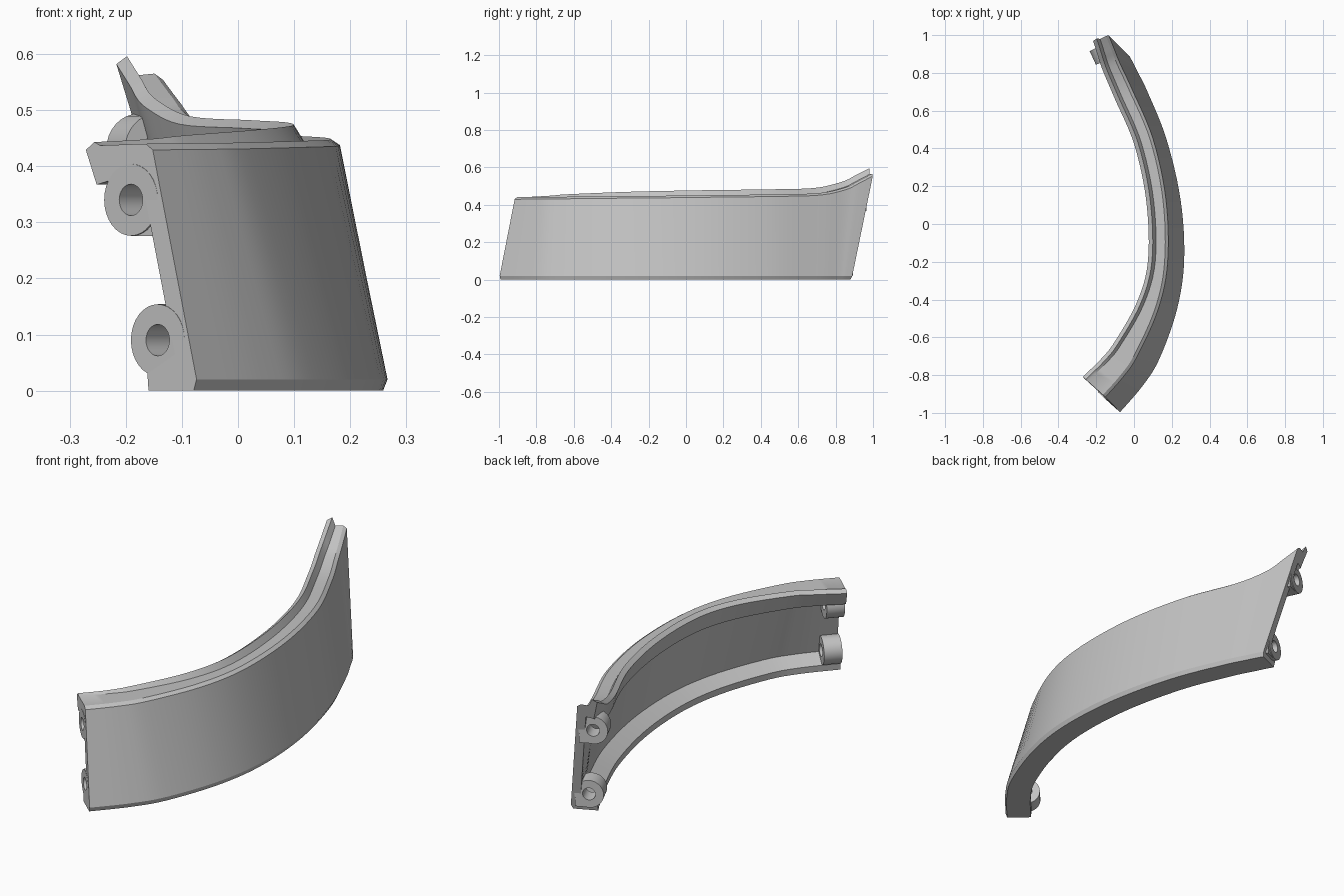
import bpy, bmesh, math
from mathutils import Vector

if "Cube" in bpy.data.objects:
    bpy.data.objects.remove(bpy.data.objects["Cube"], do_unlink=True)

grey = bpy.data.materials.new("plain_grey")
grey.use_nodes = True
grey.diffuse_color = (0.55, 0.55, 0.55, 1)
grey.node_tree.nodes["Principled BSDF"].inputs["Base Color"].default_value = (0.55, 0.55, 0.55, 1)

# Stations from front to back:
# bottom x, y | top x, y, z | top flange depth | lip height
STATIONS = [
    (-0.07, -1.0, -0.153, -0.915, 0.435, 0.16, 0.008),
    (0.05, -0.86, -0.06, -0.81, 0.436, 0.15, 0.012),
    (0.14, -0.715, 0.015, -0.7, 0.437, 0.14, 0.018),
    (0.233, -0.45, 0.127, -0.45, 0.44, 0.115, 0.025),
    (0.27, -0.185, 0.177, -0.2, 0.442, 0.1, 0.03),
    (0.25, 0.13, 0.168, 0.13, 0.446, 0.1, 0.032),
    (0.175, 0.45, 0.1, 0.45, 0.45, 0.1, 0.032),
    (0.075, 0.7, -0.01, 0.71, 0.457, 0.1, 0.032),
    (0.02, 0.81, -0.075, 0.85, 0.485, 0.095, 0.034),
    (0.0, 0.85, -0.105, 0.925, 0.52, 0.09, 0.036),
    (-0.02, 0.885, -0.135, 1.0, 0.56, 0.085, 0.036),
]
STEPS = 6


def smooth_stations(keys):
    """Catmull-Rom interpolation of every station value."""
    out = []
    last = len(keys) - 1
    for i in range(last):
        p0, p1, p2, p3 = (keys[min(max(i + k, 0), last)] for k in (-1, 0, 1, 2))
        for s in range(STEPS):
            t = s / STEPS
            out.append([b + 0.5 * t * (c - a + t * (2 * a - 5 * b + 4 * c - d
                        + t * (3 * (b - c) + d - a)))
                        for a, b, c, d in zip(p0, p1, p2, p3)])
    out.append(list(keys[-1]))
    return out


rows = smooth_stations(STATIONS)


def inward(i):
    """Horizontal normal pointing to the hollow side."""
    a, b = rows[max(i - 1, 0)], rows[min(i + 1, len(rows) - 1)]
    tx = b[0] + b[2] - a[0] - a[2]
    ty = b[1] + b[3] - a[1] - a[3]
    return Vector((-ty, tx, 0)).normalized()


def place(i, depth, z):
    """Point on the leaning section i, at a depth behind the outer wall."""
    bx, by, tx, ty, top = rows[i][:5]
    f = z / top
    return Vector((bx + (tx - bx) * f, by + (ty - by) * f, z)) + inward(i) * depth


def section(i):
    top, d, lip = rows[i][4:]
    return [
        (0, 0.02), (0.012, 0), (0.12, 0), (0.115, 0.03), (0.04, 0.065),
        (0.04, top - 0.045), (d - 0.045, top - 0.06), (d - 0.01, top - 0.068),
        (d, top + lip - 0.014), (d - 0.024, top + lip), (d - 0.036, top + 0.002),
        (0.014, top + 0.005), (0, top - 0.006),
    ]


def finish(bm, name):
    bmesh.ops.recalc_face_normals(bm, faces=bm.faces[:])
    mesh = bpy.data.meshes.new(name)
    bm.to_mesh(mesh)
    bm.free()
    mesh.materials.append(grey)
    obj = bpy.data.objects.new(name, mesh)
    bpy.context.collection.objects.link(obj)
    bpy.ops.object.select_all(action="DESELECT")
    obj.select_set(True)
    bpy.context.view_layer.objects.active = obj
    bpy.ops.object.shade_smooth_by_angle(angle=math.radians(30))
    return obj


def loft(bm, rings, closed=False):
    """Skin matching closed rings; cap the ends unless the loop closes."""
    loops = [[bm.verts.new(p) for p in ring] for ring in rings]
    pairs = list(zip(loops, loops[1:]))
    if closed:
        pairs.append((loops[-1], loops[0]))
    for a, b in pairs:
        n = len(a)
        for k in range(n):
            bm.faces.new((a[k], a[(k + 1) % n], b[(k + 1) % n], b[k]))
    if not closed:
        bm.faces.new(loops[0])
        bm.faces.new(loops[-1])


# Curved wall with bottom flange, top ledge and raised lip
bm = bmesh.new()
loft(bm, [[place(i, d, z) for d, z in section(i)] for i in range(len(rows))])
finish(bm, "curved_panel")


# Screw bosses at both ends, each with a small web to the wall
def boss(name, i, z, radius=0.064, hole=0.028, length=0.08):
    centre = place(i, 0.075, z)
    side = -inward(i)
    up = Vector((0, 0, 1))
    axis = up.cross(side) * (1 if i == 0 else -1)

    def ring(r, along):
        turn = [math.tau * k / 32 for k in range(32)]
        return [centre + axis * along + (side * math.cos(a) + up * math.sin(a)) * r for a in turn]

    bm = bmesh.new()
    loft(bm, [ring(radius, 0), ring(radius, length), ring(hole, length), ring(hole, 0)], closed=True)
    finish(bm, name)

    bm = bmesh.new()
    corners = [(0, -radius), (0.062, -radius), (0.062, -0.01), (0.045, -0.01), (0.03, -0.035)]
    loft(bm, [[centre + axis * along + side * s + up * h for s, h in corners]
              for along in (0.004, length - 0.004)])
    finish(bm, name + "_web")


END = len(rows) - 1
for label, index, height in (("front_lower_boss", 0, 0.09), ("front_upper_boss", 0, 0.34),
                             ("back_lower_boss", END, 0.085), ("back_upper_boss", END, 0.43)):
    boss(label, index, height)
